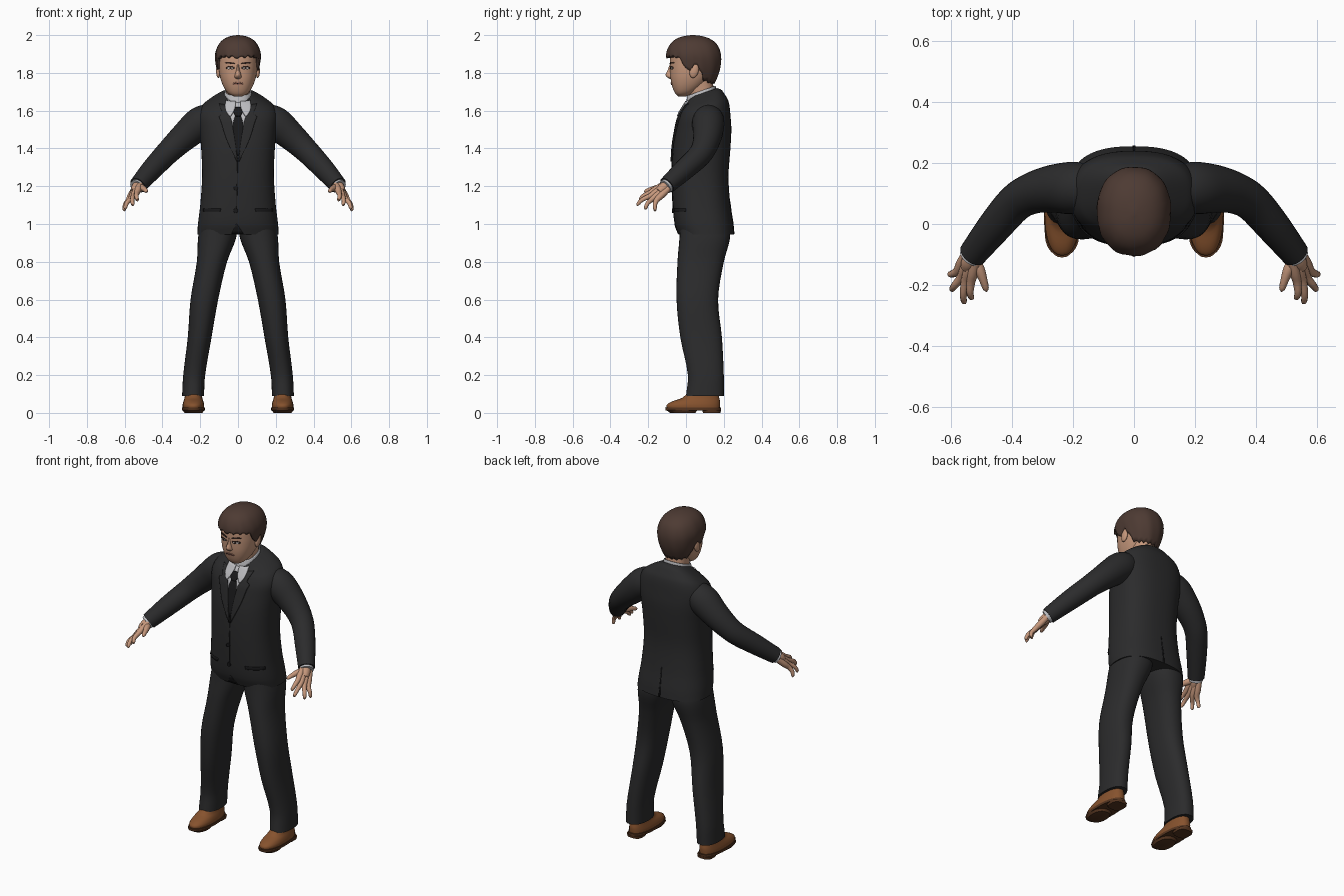
import bpy, bmesh, math
from mathutils import Vector

if "Cube" in bpy.data.objects:
    bpy.data.objects.remove(bpy.data.objects["Cube"])


def material(name, r, g, b):
    m = bpy.data.materials.new(name)
    m.use_nodes = True
    m.diffuse_color = (r, g, b, 1)
    bsdf = m.node_tree.nodes["Principled BSDF"]
    bsdf.inputs["Base Color"].default_value = (r, g, b, 1)
    bsdf.inputs["Roughness"].default_value = 0.8
    return m


SUIT = material("charcoal suit", .024, .024, .025)
SHIRT = material("shirt grey", .5, .5, .52)
TIE = material("black cloth", .01, .01, .011)
SKIN = material("skin", .56, .31, .2)
HAIR = material("brown hair", .075, .043, .033)
SHOE = material("tan leather", .24, .085, .027)
SOLE = material("dark sole", .09, .035, .014)
WHITE = material("eye white", .55, .5, .47)
DARK = material("dark brown", .03, .015, .011)
LIPS = material("lips", .42, .19, .135)


def make(name, rings, mat, closed=True, caps=(True, True), mirror=False, solid=0):
    """Bridge rows of points into one smooth surface."""
    n = len(rings[0])
    verts = [p for ring in rings for p in ring]
    faces = [(j * n + i, j * n + (i + 1) % n, (j + 1) * n + (i + 1) % n, (j + 1) * n + i)
             for j in range(len(rings) - 1) for i in range(n if closed else n - 1)]
    if closed and caps[0]:
        faces.append(tuple(reversed(range(n))))
    if closed and caps[1]:
        faces.append(tuple(range(len(verts) - n, len(verts))))
    me = bpy.data.meshes.new(name)
    me.from_pydata(verts, [], faces)
    if closed:
        bm = bmesh.new()
        bm.from_mesh(me)
        bmesh.ops.recalc_face_normals(bm, faces=bm.faces)
        bm.to_mesh(me)
        bm.free()
    me.materials.append(mat)
    me.shade_smooth()
    me.set_sharp_from_angle(angle=math.radians(45))
    ob = bpy.data.objects.new(name, me)
    bpy.context.collection.objects.link(ob)
    if solid:
        mod = ob.modifiers.new("thickness", "SOLIDIFY")
        mod.thickness, mod.offset = solid, -1
    if mirror:
        ob.modifiers.new("mirror", "MIRROR").use_mirror_merge = False
    return ob


def at(rows, t):
    """Smooth interpolation of rows keyed on their first value."""
    t = min(max(t, rows[0][0]), rows[-1][0])
    last = len(rows) - 1
    i = next(k for k in range(last) if t <= rows[k + 1][0])
    h = rows[i + 1][0] - rows[i][0]
    u = (t - rows[i][0]) / h

    def slope(k, c):
        a, b = rows[max(k - 1, 0)], rows[min(k + 1, last)]
        return (b[c] - a[c]) / (b[0] - a[0])
    return [(2*u**3 - 3*u*u + 1) * rows[i][c] + (3*u*u - 2*u**3) * rows[i + 1][c]
            + h * ((u**3 - 2*u*u + u) * slope(i, c) + (u**3 - u*u) * slope(i + 1, c))
            for c in range(1, len(rows[0]))]


def levels(rows, steps):
    out = [a[0] + (b[0] - a[0]) * k / steps for a, b in zip(rows, rows[1:]) for k in range(steps)]
    return out + [rows[-1][0]]


def point(rows, z, phi, n):
    """Point on a rounded section; rows hold z, front y, back y, half width, centre x."""
    r = at(rows, z)
    s, c = math.sin(phi), math.cos(phi)
    x = r[2] * math.copysign(abs(s) ** (2 / n), s) + (r[3] if len(r) > 3 else 0)
    y = (r[0] + r[1]) / 2 - (r[1] - r[0]) / 2 * math.copysign(abs(c) ** (2 / n), c)
    return Vector((x, y, z))


def tilt(p):
    """Neckline rises toward the back."""
    k = min(max((p.z - 1.55) / .12, 0), 1)
    return Vector((p.x, p.y, p.z + .35 * (p.y - .08) * k))


def loft(name, rows, mat, n=2.3, seg=32, steps=4, deform=None, **kw):
    rings = [[point(rows, z, math.tau * i / seg, n) for i in range(seg)] for z in levels(rows, steps)]
    if deform:
        rings = [[deform(p) for p in ring] for ring in rings]
    return make(name, rings, mat, **kw)


def tube(name, pts, mat, seg=16, steps=4, **kw):
    rows = [(i, *p) for i, p in enumerate(pts)]
    rings = []
    for t in levels(rows, steps):
        p = at(rows, t)
        d = Vector(at(rows, t + .05)[:3]) - Vector(at(rows, t - .05)[:3])
        q = d.to_track_quat('Z', 'Y')
        rings.append([Vector(p[:3]) + q @ Vector((math.cos(a), math.sin(a), 0)) * p[3]
                      for a in (math.tau * i / seg for i in range(seg))])
    return make(name, rings, mat, mirror=True, **kw)


def patch(name, body, edges, off, mat, side=-1, cols=8, steps=3, mirror=False):
    """Thin plate lying on a body; edges hold z, first x, second x."""
    rows, n, deform = body
    rings = []
    for z in levels(edges, steps):
        x0, x1 = at(edges, z)
        yf, yb, rx = at(rows, z)[:3]
        ring = []
        for k in range(cols + 1):
            x = x0 + (x1 - x0) * k / cols
            bulge = max(1 - abs(x / rx) ** n, 0) ** (1 / n)
            y = (yf + yb) / 2 + side * ((yb - yf) / 2 * bulge + off)
            ring.append(deform(Vector((x, y, z))))
        rings.append(ring)
    return make(name, rings, mat, closed=False, mirror=mirror, solid=.008)


def disc(name, body, x, z, rx, rz, off, mat, mirror=False, bend=0):
    edges = []
    for k in range(9):
        a = math.pi * (k / 8 - .5)
        w = rx * max(math.cos(a), .02)
        edges.append((z + rz * math.sin(a), x - w, x + w))
    return patch(name, body, edges, off, mat, steps=1, mirror=mirror)


# Jacket
torso = [(.945, -.04, .255, .215), (1.0, -.06, .25, .212), (1.1, -.07, .235, .2),
         (1.25, -.075, .225, .19), (1.4, -.07, .235, .195), (1.5, -.055, .24, .205),
         (1.57, -.04, .235, .21), (1.62, -.025, .225, .19), (1.65, -.01, .205, .15),
         (1.675, .005, .185, .105), (1.69, .02, .165, .078)]
COAT = (torso, 2.5, tilt)
loft("jacket", torso, SUIT, n=2.5, seg=48, deform=tilt)
tube("sleeves", [(.14, .12, 1.565, .075), (.2, .118, 1.535, .086), (.27, .115, 1.475, .078),
                 (.335, .1, 1.415, .068), (.39, .068, 1.36, .062), (.46, -.012, 1.285, .056),
                 (.53, -.1, 1.205, .046)], SUIT, seg=24)

# Shirt front, tie, lapels
patch("shirt_front", COAT, [(1.36, -.002, .002), (1.5, -.03, .03), (1.58, -.05, .05), (1.685, -.06, .06)],
      .002, SHIRT)
patch("tie", COAT, [(1.36, -.004, .004), (1.45, -.024, .024), (1.52, -.028, .028), (1.59, -.014, .014)],
      .005, TIE)
patch("tie_knot", COAT, [(1.585, -.013, .013), (1.62, -.024, .024), (1.65, -.022, .022)], .012, TIE)
patch("lapels", COAT, [(1.33, .001, .006), (1.45, .018, .062), (1.54, .032, .09), (1.58, .042, .1),
                       (1.6, .048, .082), (1.66, .062, .1)], .008, SUIT, mirror=True)
patch("collar_points", COAT, [(1.585, .038, .046), (1.62, .024, .062), (1.655, .014, .068),
                              (1.68, .012, .066)], .013, SHIRT, mirror=True)

# Jacket details
patch("front_closure", COAT, [(.97, -.012, -.008), (1.33, -.004, 0)], .002, TIE, cols=1)
patch("hem_notch", COAT, [(.946, -.035, .03), (1.0, -.01, -.006)], .002, TIE)
patch("pocket_flaps", COAT, [(1.065, .095, .185), (1.082, .09, .185)], .005, TIE, mirror=True)
patch("back_vent", COAT, [(.947, .005, -.005), (1.12, .001, -.001)], .002, TIE, side=1, cols=1)
for label, z in (("lower", 1.07), ("upper", 1.19)):
    disc(label + "_button", COAT, -.012, z, .012, .012, .006, TIE)

# Trousers
loft("trouser_legs", [(.09, 0, .2, .058, .238), (.2, .01, .2, .058, .232), (.4, -.03, .19, .063, .203),
                      (.6, -.05, .17, .073, .178), (.8, -.045, .2, .08, .138), (.92, -.035, .232, .1, .112),
                      (1.0, -.03, .23, .1, .1)], SUIT, mirror=True)

# Shoes
X = .236
loft("shoe_uppers", [(.02, -.1, .178, .056, X), (.042, -.102, .18, .057, X), (.06, -.075, .18, .053, X),
                     (.08, -.02, .176, .047, X), (.13, .03, .17, .04, X)], SHOE, mirror=True)
loft("shoe_welts", [(.013, -.108, .185, .06, X), (.028, -.11, .186, .06, X)], SOLE, steps=1, mirror=True)
loft("shoe_heels", [(0, .09, .183, .045, X), (.015, .085, .185, .048, X)], SOLE, n=3, steps=1, mirror=True)
loft("shoe_soles", [(0, -.085, .05, .048, X), (.015, -.105, .06, .057, X)], SOLE, steps=1, mirror=True)

# Cuffs and hands
tube("shirt_cuffs", [(.515, -.08, 1.22, .038), (.537, -.11, 1.197, .039)], SHIRT)
wrist = Vector((.532, -.105, 1.2))
tube("wrists", [(.52, -.09, 1.215, .028), (.54, -.125, 1.187, .027), (.55, -.145, 1.17, .02)], SKIN)
mid = Vector((.559, -.176, 1.145))
for name, knuckle, tip in (("index", (.535, -.19, 1.165), (.533, -.247, 1.125)),
                           ("middle", (.553, -.186, 1.15), (.558, -.262, 1.1)),
                           ("ring", (.567, -.175, 1.135), (.6, -.218, 1.08)),
                           ("little", (.58, -.155, 1.127), (.605, -.165, 1.07))):
    k, t = Vector(knuckle), Vector(tip)
    start = wrist + (k - mid) * .6
    bend = k.lerp(t, .55) + Vector((.004, -.004, .006))
    tube(name + "_fingers", [(*start, .017), (*start.lerp(k, .6), .018), (*k, .0145), (*bend, .0115),
                             (*k.lerp(t, .92), .009), (*t, .002)], SKIN, seg=10, steps=3)
tube("thumbs", [(.525, -.115, 1.195, .018), (.507, -.15, 1.19, .018), (.493, -.188, 1.182, .013),
                (.486, -.212, 1.174, .01), (.484, -.222, 1.17, .002)], SKIN, seg=10, steps=3)

# Neck and shirt collar
loft("neck", [(1.6, .02, .155, .062), (1.68, .018, .15, .062), (1.77, .0, .14, .066)], SKIN)
loft("shirt_collar", [(1.65, -.003, .165, .079), (1.68, .002, .16, .075), (1.705, .008, .157, .07)],
     SHIRT, deform=tilt, caps=(False, False), solid=.006)

# Head
skull = [(1.675, -.04, .0, .022), (1.69, -.056, .035, .05), (1.72, -.07, .08, .073), (1.76, -.08, .12, .09),
         (1.8, -.084, .145, .099), (1.85, -.085, .16, .103), (1.9, -.08, .16, .1), (1.95, -.04, .12, .07)]
FACE = (skull, 2.3, lambda p: p)
loft("head", skull, SKIN, seg=40)
loft("nose", [(1.768, -.085, -.04, .012), (1.777, -.1, -.04, .02), (1.79, -.108, -.04, .017),
              (1.815, -.097, -.04, .011), (1.845, -.086, -.04, .009)], SKIN, n=2, seg=16)
disc("eyelids", FACE, .041, 1.827, .023, .0095, .001, DARK, mirror=True)
disc("eyes", FACE, .041, 1.825, .017, .006, .003, WHITE, mirror=True)
disc("irises", FACE, .04, 1.826, .0065, .006, .0045, DARK, mirror=True)
patch("eyebrows", FACE, [(1.846, .016, .022), (1.852, .02, .068), (1.858, .04, .06)], .003, DARK, mirror=True)
disc("mouth", FACE, 0, 1.743, .028, .008, .003, LIPS)
disc("lip_line", FACE, 0, 1.744, .025, .0015, .005, DARK)
bpy.ops.mesh.primitive_uv_sphere_add(segments=16, ring_count=10, radius=1)
ears = bpy.context.object
ears.name = "ears"
for v in ears.data.vertices:
    v.co = Vector((v.co.x * .012 + .104, v.co.y * .024 + .043 + v.co.z * .006, v.co.z * .037 + 1.81))
ears.location = (0, 0, 0)
ears.data.materials.append(SKIN)
ears.data.shade_smooth()
ears.modifiers.new("mirror", "MIRROR").use_mirror_merge = False

# Hair: columns running from the hairline up to the crown
cap = [(1.73, -.09, .145, .085), (1.8, -.096, .175, .107), (1.85, -.1, .186, .118), (1.9, -.104, .185, .121),
       (1.95, -.085, .165, .103), (1.98, -.052, .128, .074), (1.995, -.01, .085, .038), (2.0, .028, .045, .005)]
hairline = [(0, 1.882), (.8, 1.885), (1.1, 1.87), (1.3, 1.82), (1.48, 1.815), (1.62, 1.845),
            (1.85, 1.8), (2.1, 1.757), (math.pi, 1.745)]
SEG, ROWS = 64, 18
rings = []
for j in range(ROWS + 1):
    t = math.sin(j / ROWS * math.pi / 2)
    ring = []
    for i in range(SEG):
        phi = math.tau * i / SEG
        low = at(hairline, min(phi, math.tau - phi))[0] + (.005 if i % 3 else -.005)
        p = point(cap, low + (2 - low) * t, phi, 2.2)
        lock = 1 + .012 * math.sin(phi * 11 + t * 4) * (1 - t)
        ring.append(Vector((p.x * lock, .04 + (p.y - .04) * lock, p.z)))
    rings.append(ring)
make("hair", rings, HAIR, caps=(False, True), solid=.02)
